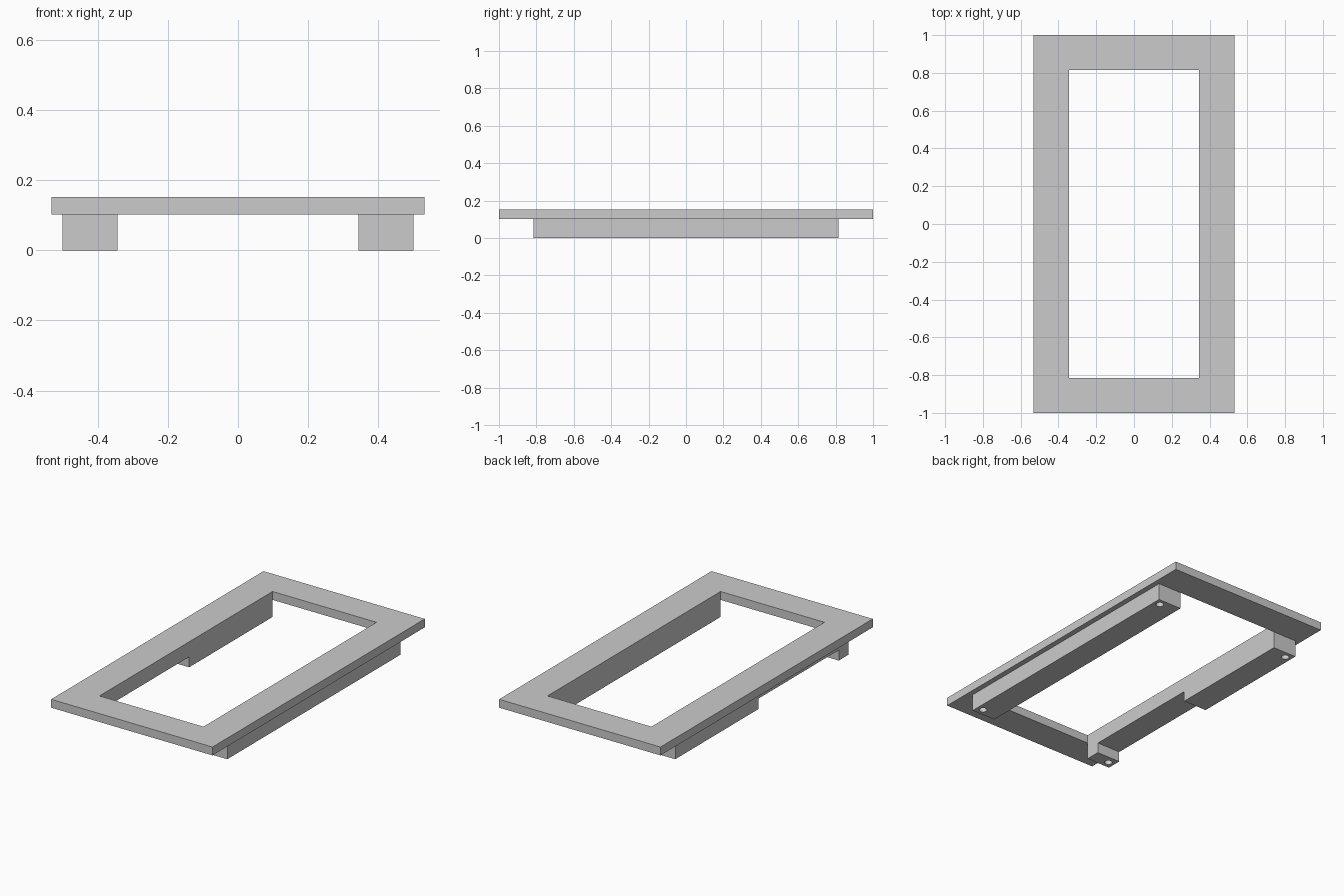
import bpy

if "Cube" in bpy.data.objects:
    bpy.data.objects.remove(bpy.data.objects["Cube"], do_unlink=True)

# Main dimensions
WIDTH, TOP, PLATE_Z = 0.532, 0.152, 0.102   # half width, total height, plate underside
RAIL_IN, RAIL_OUT, RAIL_END = 0.343, 0.5, 0.815
NOTCH_Z, NOTCH_FRONT, NOTCH_BACK = 0.062, -0.725, 0.03
HOLE_X, HOLE_Y, HOLE_R, HOLE_DEPTH = 0.46, 0.773, 0.022, 0.05

gray = bpy.data.materials.new("light_gray")
gray.use_nodes = True
color = (0.6, 0.6, 0.6, 1)
gray.diffuse_color = color
gray.node_tree.nodes["Principled BSDF"].inputs["Base Color"].default_value = color


def box(name, lo, hi):
    """Box between two opposite corners."""
    bpy.ops.mesh.primitive_cube_add(size=1)
    ob = bpy.context.object
    ob.name = name
    for v in ob.data.vertices:
        v.co = [h if c > 0 else l for c, l, h in zip(v.co, lo, hi)]
    return ob


def cut(target, cutter):
    """Subtract the cutter and discard it."""
    cutter.hide_render = True
    mod = target.modifiers.new("cut", 'BOOLEAN')
    mod.operation = 'DIFFERENCE'
    mod.solver = 'EXACT'
    mod.object = cutter
    bpy.ops.object.select_all(action='DESELECT')
    target.select_set(True)
    bpy.context.view_layer.objects.active = target
    bpy.ops.object.modifier_apply(modifier=mod.name)
    bpy.data.objects.remove(cutter, do_unlink=True)


# Solid blank that becomes the plate with its two rails
frame = box("railed_frame", (-WIDTH, -1, 0), (WIDTH, 1, TOP))
frame.data.materials.append(gray)

# Plate overhang past the rails: both ends, then both long sides
for s in (-1, 1):
    ys = sorted((s * RAIL_END, s * 1.5))
    cut(frame, box("end_cutter", (-1, ys[0], -1), (1, ys[1], PLATE_Z)))
for s in (-1, 1):
    xs = sorted((s * RAIL_OUT, s))
    cut(frame, box("side_cutter", (xs[0], -1.5, -1), (xs[1], 1.5, PLATE_Z)))

# Window through the middle
cut(frame, box("window_cutter", (-RAIL_IN, -RAIL_END, -1), (RAIL_IN, RAIL_END, 1)))

# Notch under the right rail
cut(frame, box("notch_cutter", (-0.6, NOTCH_FRONT, -1), (-0.2, NOTCH_BACK, NOTCH_Z)))

# Blind holes near the rail ends
for x in (-HOLE_X, HOLE_X):
    for y in (-HOLE_Y, HOLE_Y):
        bpy.ops.mesh.primitive_cylinder_add(vertices=32, radius=HOLE_R,
                                            depth=2 * HOLE_DEPTH, location=(x, y, 0))
        cut(frame, bpy.context.object)

for p in frame.data.polygons:
    p.material_index = 0
bpy.ops.object.shade_smooth_by_angle()
